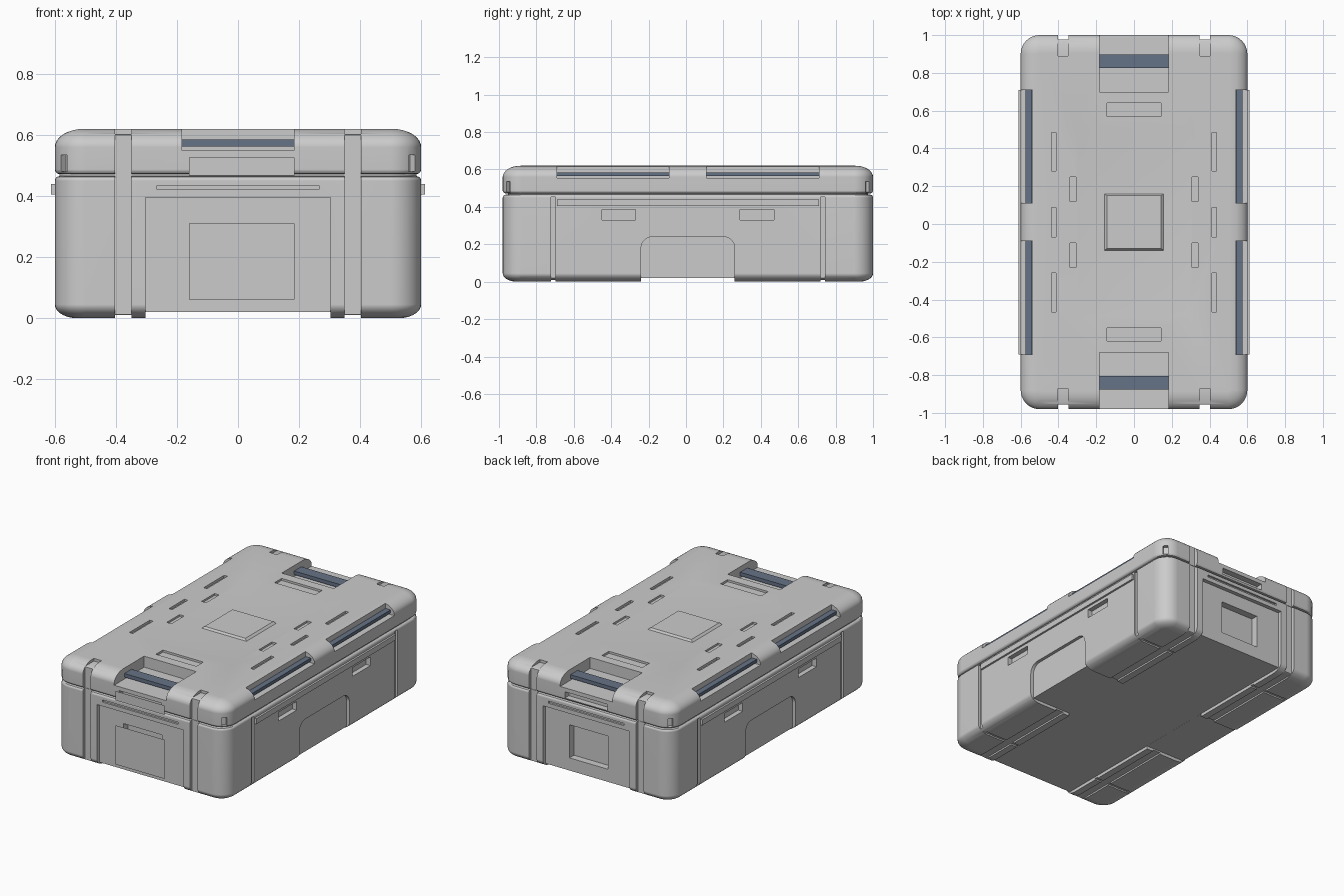
import bpy, bmesh, math
from mathutils import Matrix

if "Cube" in bpy.data.objects:
    bpy.data.objects.remove(bpy.data.objects["Cube"])

CY = 0.01                      # the case sits slightly behind the front plates
BLUE = bpy.data.materials.new("bar_blue")
BLUE.diffuse_color = (0.13, 0.17, 0.24, 1)
BLUE.use_nodes = True
BLUE.node_tree.nodes["Principled BSDF"].inputs["Base Color"].default_value = BLUE.diffuse_color


def finish(name, bm):
    bmesh.ops.recalc_face_normals(bm, faces=bm.faces)
    me = bpy.data.meshes.new(name)
    bm.to_mesh(me)
    bm.free()
    ob = bpy.data.objects.new(name, me)
    bpy.context.collection.objects.link(ob)
    return ob


def stack(name, rings, matrix=None):
    """Skin a list of equal-length point rings and cap both ends."""
    bm = bmesh.new()
    loops = [[bm.verts.new(p) for p in ring] for ring in rings]
    n = len(loops[0])
    for a, b in zip(loops, loops[1:]):
        for i in range(n):
            j = (i + 1) % n
            bm.faces.new((a[i], a[j], b[j], b[i]))
    bm.faces.new(loops[0][::-1])
    bm.faces.new(loops[-1])
    if matrix:
        bm.transform(matrix)
    return finish(name, bm)


def rounded(name, hx, hy, r, levels, matrix=None, seg=8):
    """Rounded rectangle lofted through (inset, z) levels."""
    rings = []
    for inset, z in levels:
        ring = []
        for q, (sx, sy) in enumerate([(1, 1), (-1, 1), (-1, -1), (1, -1)]):
            for k in range(seg + 1):
                a = math.pi / 2 * (q + k / seg)
                ring.append((sx * (hx - r) + (r - inset) * math.cos(a),
                             sy * (hy - r) + (r - inset) * math.sin(a), z))
        rings.append(ring)
    return stack(name, rings, matrix)


def frustum(name, low, high, matrix=None):
    """Block from (half x, half y, z) to (half x, half y, z)."""
    return stack(name, [[(-x, -y, z), (x, -y, z), (x, y, z), (-x, y, z)]
                        for x, y, z in (low, high)], matrix)


def box(name, x, y, z):
    return stack(name, [[(x[0], y[0], h), (x[1], y[0], h),
                         (x[1], y[1], h), (x[0], y[1], h)] for h in z])


def mirrored(name, x, y, z, mx=True, my=True):
    """Box repeated across x and/or y."""
    out = []
    for sx in ((1, -1) if mx else (1,)):
        for sy in ((1, -1) if my else (1,)):
            out.append(box(name, sorted(sx * v for v in x),
                           sorted(sy * v for v in y), z))
    return out


def carve(ob, cutters):
    for c in cutters:
        m = ob.modifiers.new("cut", 'BOOLEAN')
        m.operation, m.solver, m.object = 'DIFFERENCE', 'EXACT', c
    bpy.context.view_layer.update()
    dg = bpy.context.evaluated_depsgraph_get()
    me = bpy.data.meshes.new_from_object(ob.evaluated_get(dg))
    ob.modifiers.clear()
    ob.data = me
    for c in cutters:
        bpy.data.objects.remove(c)


def smooth(ob):
    bpy.ops.object.select_all(action='DESELECT')
    ob.select_set(True)
    bpy.context.view_layer.objects.active = ob
    bpy.ops.object.shade_smooth_by_angle(angle=math.radians(30))
    m = ob.modifiers.new("normals", 'WEIGHTED_NORMAL')
    m.keep_sharp = True


def curve(w, h, n):
    """Quarter ellipse as (inset, height) pairs, from cap to wall."""
    return [(w * (1 - math.sin(t)), h * (1 - math.cos(t)))
            for t in (math.pi / 2 * k / n for k in range(n + 1))]


# lower tub
levels = curve(0.075, 0.045, 7)
levels += [(i, 0.465 - z) for i, z in reversed(curve(0.015, 0.015, 3))]
body = rounded("case_body", 0.6, 0.99, 0.1, levels)
cut = []
# end panels and the cross-shaped hollow that leaves four feet
cut += mirrored("end_panel", (-0.303, 0.303), (0.965, 1.1), (-0.1, 0.395), mx=False)
cut.append(box("floor_long", (-0.303, 0.303), (-1.2, 1.2), (-0.1, 0.02)))
cut.append(box("floor_cross", (-0.8, 0.8), (-0.25, 0.25), (-0.1, 0.0195)))
# recessed windows and slits on both ends
cut += mirrored("window", (-0.135, 0.135), (0.92, 1.1), (0.10, 0.31), mx=False)
cut += mirrored("slit", (-0.265, 0.265), (0.978, 1.1), (0.421, 0.435), mx=False)
# strap grooves on ends, sides and floor
cut += mirrored("end_groove", (0.348, 0.403), (0.966, 1.1), (-0.1, 0.6))
cut += mirrored("side_groove", (0.586, 0.8), (0.708, 0.733), (-0.1, 0.453))
cut += mirrored("floor_groove", (0.348, 0.403), (-1.2, 1.2), (-0.1, 0.01), my=False)
cut += mirrored("floor_groove_cross", (-0.8, 0.8), (0.709, 0.732), (-0.1, 0.009), mx=False)
# side hand slots and arched side notches
cut += mirrored("side_slot", (0.57, 0.8), (0.28, 0.46), (0.33, 0.385))
turn = Matrix.Rotation(math.pi / 2, 4, 'Y')
for a, b in ((0.58, 0.7), (-0.7, -0.58)):
    cut.append(rounded("side_notch", 0.24, 0.25, 0.06, [(0, a), (0, b)], turn))
carve(body, cut)

# lid
levels = [(i, 0.472 + z) for i, z in curve(0.015, 0.015, 3)]
levels += [(i, 0.62 - z) for i, z in reversed(curve(0.095, 0.06, 8))]
lid = rounded("case_lid", 0.6, 0.99, 0.1, levels)
cut = []
# handle pockets
cut += mirrored("end_pocket", (-0.183, 0.183), (0.69, 1.1), (0.55, 0.7), mx=False)
cut += mirrored("side_pocket", (0.537, 0.8), (0.1, 0.70), (0.555, 0.7))
# sunken centre panel with sloped sides
cut.append(frustum("centre_panel", (0.236, 0.36, 0.598), (0.306, 0.514, 0.6222)))
# shallow slots in the top
cut += mirrored("end_slot", (-0.142, 0.142), (0.56, 0.63), (0.607, 0.7), mx=False)
cut += mirrored("outer_slot", (0.414, 0.437), (0.27, 0.475), (0.605, 0.7))
cut += mirrored("middle_slot", (0.414, 0.437), (-0.078, 0.078), (0.605, 0.7), my=False)
cut += mirrored("inner_slot", (0.308, 0.34), (0.11, 0.24), (0.608, 0.7))
# strap grooves over the lid edge
cut += mirrored("lid_groove", (0.348, 0.403), (0.966, 1.1), (0.4, 0.7))
cut += mirrored("lid_top_groove", (0.3485, 0.4025), (0.88, 1.1), (0.603, 0.7))
# slot below each end handle
cut += mirrored("end_grip", (-0.15, 0.15), (0.95, 1.1), (0.485, 0.525), mx=False)
# upright slots at the four rounded corners
for sx in (1, -1):
    for sy in (1, -1):
        m = (Matrix.Translation((sx * 0.571, sy * 0.961, 0))
             @ Matrix.Rotation(sx * sy * math.pi / 4, 4, 'Z'))
        cut.append(frustum("corner_slot", (0.025, 0.014, 0.48), (0.025, 0.014, 0.535), m))
carve(lid, cut)

smooth(body)
smooth(lid)

# seam filler between tub and lid
smooth(rounded("seam_core", 0.585, 0.963, 0.09, [(0, 0.455), (0, 0.48)]))

# raised pad in the sunken lid panel
frustum("lid_pad", (0.165, 0.155, 0.59), (0.143, 0.14, 0.61))

# handle bars
bars = mirrored("end_handle_bar", (-0.184, 0.184), (0.815, 0.887), (0.562, 0.585), mx=False)
bars += mirrored("side_handle_bar", (0.539, 0.574), (0.098, 0.702), (0.565, 0.585))
for b in bars:
    b.data.materials.append(BLUE)

# side rails under the lid
mirrored("side_rail", (0.58, 0.612), (-0.70, 0.70), (0.405, 0.44), my=False)


# thin plates standing just off the front, facing inward
def plate(name, z0, z1):
    me = bpy.data.meshes.new(name)
    x0, x1, y = -0.16, 0.185, -1.0 - CY
    me.from_pydata([(x0, y, z0), (x0, y, z1), (x1, y, z1), (x1, y, z0)], [], [(0, 1, 2, 3)])
    bpy.context.collection.objects.link(bpy.data.objects.new(name, me))


plate("front_plate", 0.062, 0.31)
plate("lid_plate", 0.468, 0.527)

for ob in bpy.context.scene.objects:
    ob.location.y = CY
